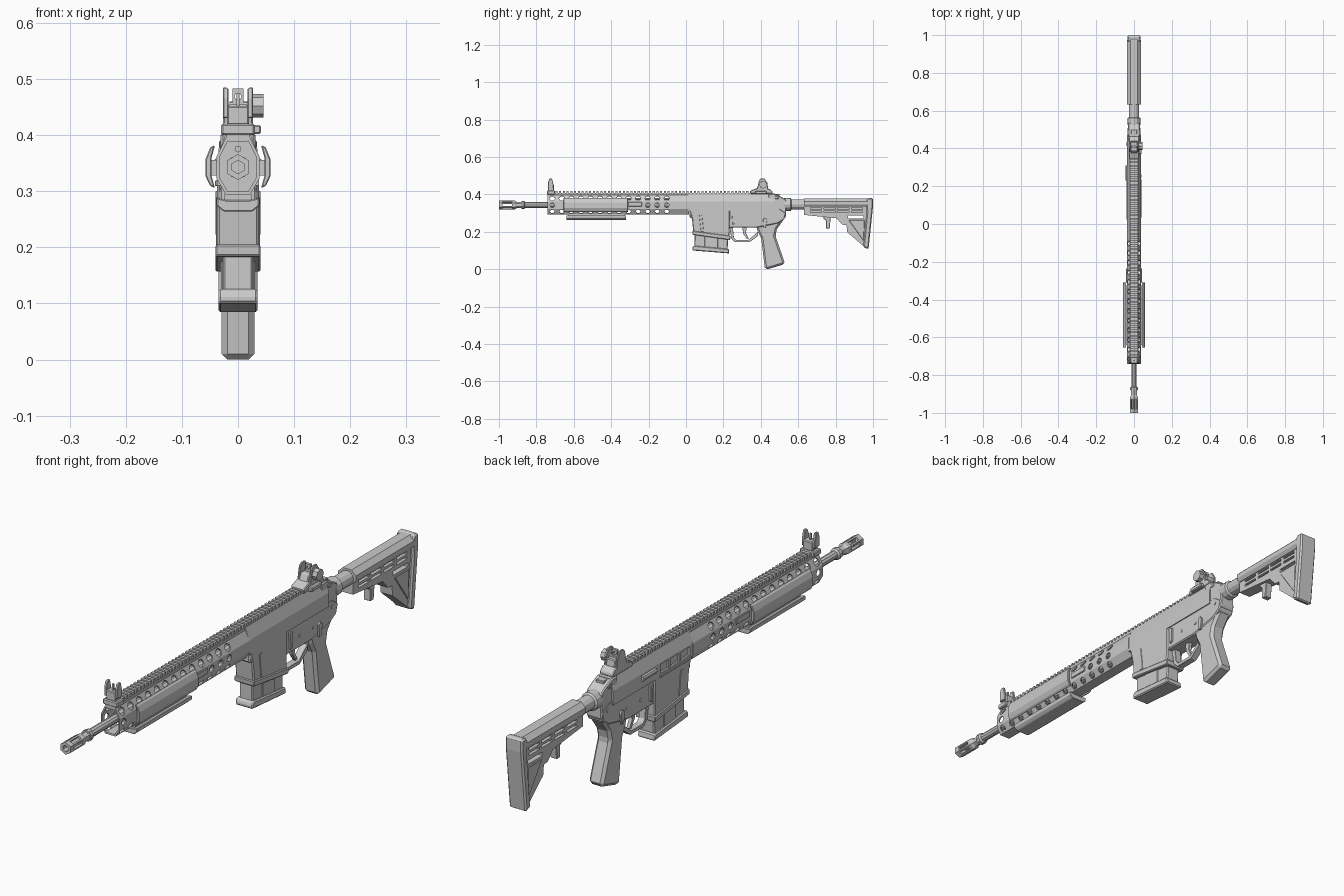
import bpy, bmesh, math
from mathutils import Matrix, Vector


def finish(name, bm, bevel=0):
    bmesh.ops.recalc_face_normals(bm, faces=bm.faces)
    me = bpy.data.meshes.new(name)
    bm.to_mesh(me)
    bm.free()
    ob = bpy.data.objects.new(name, me)
    bpy.context.collection.objects.link(ob)
    if bevel:
        m = ob.modifiers.new("bevel", 'BEVEL')
        m.width, m.segments, m.limit_method = bevel, 1, 'ANGLE'
    return ob


def extrude(bm, pts, vec):
    face = bm.faces.new([bm.verts.new(p) for p in pts])
    res = bmesh.ops.extrude_face_region(bm, geom=[face])
    bmesh.ops.translate(bm, vec=vec, verts=[v for v in res["geom"] if isinstance(v, bmesh.types.BMVert)])


def side(name, pts, half, bevel=0.004, x=0):
    """Side profile (y, z), extruded across x."""
    bm = bmesh.new()
    extrude(bm, [(x - half, y, z) for y, z in pts], Vector((2 * half, 0, 0)))
    return finish(name, bm, bevel)


def section(name, pts, y0, y1, bevel=0, sides=(1,)):
    """Cross-section (x, z), extruded along y, optionally mirrored."""
    bm = bmesh.new()
    for s in sides:
        extrude(bm, [(s * x, y0, z) for x, z in pts], Vector((0, y1 - y0, 0)))
    return finish(name, bm, bevel)


def mirrored(half):
    return half + [(-x, z) for x, z in reversed(half)]


def boxes(name, items, bevel=0):
    """Boxes given as (x0, x1, y0, y1, z0, z1)."""
    bm = bmesh.new()
    for x0, x1, y0, y1, z0, z1 in items:
        m = Matrix.Translation(((x0 + x1) / 2, (y0 + y1) / 2, (z0 + z1) / 2)) @ Matrix.Diagonal((x1 - x0, y1 - y0, z1 - z0, 1))
        bmesh.ops.create_cube(bm, size=1, matrix=m)
    return finish(name, bm, bevel)


def rods(name, items, n=12):
    """Cylinders given as (centre, direction, radius, length)."""
    bm = bmesh.new()
    for c, d, r, length in items:
        m = Matrix.Translation(c) @ Vector(d).to_track_quat('Z', 'Y').to_matrix().to_4x4()
        bmesh.ops.create_cone(bm, cap_ends=True, segments=n, radius1=r, radius2=r, depth=length, matrix=m)
    return finish(name, bm)


def lathe(name, prof, n=8, z=0.343):
    """Profile (y, radius) spun about the bore axis."""
    bm = bmesh.new()
    rings = [[bm.verts.new((r * math.sin(2 * math.pi * i / n), y, z + r * math.cos(2 * math.pi * i / n)))
              for i in range(n)] for y, r in prof]
    for a, b in zip(rings, rings[1:]):
        for i in range(n):
            j = (i + 1) % n
            bm.faces.new((a[i], a[j], b[j], b[i]))
    bm.faces.new(rings[0])
    bm.faces.new(rings[-1])
    return finish(name, bm)


def cut(ob, cutter):
    m = ob.modifiers.new("cut", 'BOOLEAN')
    m.operation, m.solver, m.object = 'DIFFERENCE', 'EXACT', cutter
    bpy.context.view_layer.objects.active = ob
    bpy.ops.object.modifier_apply(modifier=m.name)
    bpy.data.objects.remove(cutter)


# barrel and muzzle
muzzle = lathe("muzzle", [(-0.925, .012), (-1, .012), (-1, .023), (-0.915, .023), (-0.905, .017), (-0.88, .017)], 6)
for k in range(3):
    slot = boxes("slot_cutter", [(-.05, .05, -.98, -.93, -.006, .006)])
    slot.data.transform(Matrix.Translation((0, 0, .343)) @ Matrix.Rotation(k * math.pi / 3, 4, 'Y'))
    cut(muzzle, slot)
lathe("barrel", [(-0.89, .015), (-0.88, .015), (-0.88, .021), (-0.865, .021), (-0.86, .015), (-0.7, .015),
                 (-0.7, .019), (0.02, .019)], 10)
rods("gas_tube", [((0, -.3, .375), (0, 1, 0), .006, .62)], 8)

# perforated octagonal handguard
octa = mirrored([(.021, .396), (.038, .362), (.038, .322), (.021, .293)])
guard = section("handguard", octa, -0.74, 0.015)
cut(guard, section("core_cutter", [(x * .87, .344 + (z - .344) * .87) for x, z in octa], -0.76, -0.03))
holes = []
for i in range(13):
    y = -0.715 + i * 0.051
    for s in (-1, 1):
        holes += [((s * .0295, y, .379), (s * .034, 0, .017), .0145, .024),
                  ((s * .0295, y, .3075), (s * .029, 0, -.017), .0125, .024)]
        if i in (0, 10, 11, 12):
            holes.append(((s * .038, y, .342), (1, 0, 0), .0125, .02))
cut(guard, rods("hole_cutter", holes, 10))
boxes("guard_side_rails", [(s * .038 - .004, s * .038 + .004, -.31, -.235, .336, .358) for s in (-1, 1)], .002)

# grip panels on the handguard
section("side_panels", [(.041, .382), (.049, .379), (.058, .357), (.058, .327), (.050, .310), (.041, .305),
                        (.047, .327), (.047, .36)], -0.655, -0.31, 0.002, (-1, 1))
boxes("panel_clips", [(s * .042 - .007, s * .042 + .007, -.64, -.325, .328, .356) for s in (-1, 1)])
section("bottom_panel", mirrored([(.02, .284), (.038, .288), (.038, .274), (.026, .264)]), -0.64, -0.32, .002)
boxes("bottom_panel_clip", [(-.024, .024, -.63, -.33, .274, .296)])

# toothed top rail
section("top_rail", mirrored([(.021, .406), (.021, .398), (.016, .388)]), -0.74, 0.46)
boxes("rail_teeth", [(-.02, .02, -.738 + i * .02, -.727 + i * .02, .404, .417) for i in range(60)])

# upper receiver with port
upper = section("upper_receiver", mirrored([(.021, .404), (.037, .362), (.037, .31)]), 0.012, 0.475)
cut(upper, boxes("port_cutter", [(-.06, -.029, .03, .2, .322, .356)]))
boxes("port_ribs", [(-.036, -.025, y, y + .012, .322, .356) for y in (.08, .14)])
boxes("port_cover", [(-.041, -.034, .025, .205, .309, .320)], .002)
side("receiver_rear", [(.44, .404), (.47, .404), (.5, .392), (.535, .372), (.535, .28), (.51, .262), (.44, .262)], .031)
boxes("charging_handle", [(-.034, .034, .475, .495, .376, .39), (-.016, .016, .45, .5, .38, .402)], .002)
rods("rear_deflector", [((-.035, .27, .345), (0, 1, 0), .011, .08)], 8)

# lower receiver and magazine well
side("lower_receiver", [(.02, .325), (.5, .325), (.535, .3), (.525, .265), (.49, .245), (.38, .222), (.22, .222),
                        (.02, .275)], .033)
side("magazine_well", [(.018, .318), (.235, .318), (.232, .165), (.04, .19), (.032, .27)], .037)
side("well_lip", [(.034, .205), (.238, .178), (.236, .156), (.036, .184)], .0405, .003)
side("well_side_ribs", [(.07, .29), (.085, .29), (.095, .2), (.08, .2)], .039, .001)
side("magazine", [(.046, .2), (.226, .18), (.222, .1), (.045, .112)], .027)
side("magazine_ribs", [(.1, .19), (.17, .182), (.17, .108), (.1, .112)], .03, .002)
side("magazine_base", [(.042, .126), (.228, .108), (.232, .084), (.034, .1), (.034, .115)], .035, .004)

# controls
rods("pins", [((0, y, z), (1, 0, 0), r, .07) for y, z, r in
              ((.05, .3, .008), (.31, .265, .006), (.39, .265, .006), (.5, .3, .008))], 8)
for s in (-1, 1):
    side("selector_lever", [(.412, .268), (.425, .275), (.434, .262), (.426, .222), (.415, .222)], .004, .001, s * .036)
    side("catch_lever", [(.245, .3), (.262, .3), (.262, .245), (.25, .238)], .004, .001, s * .036)
side("trigger", [(.3, .23), (.326, .23), (.32, .195), (.336, .163), (.326, .16), (.306, .19)], .007, .001)
side("trigger_guard", [(.232, .225), (.242, .165), (.262, .144), (.34, .144), (.385, .178), (.385, .2),
                       (.335, .157), (.268, .157), (.256, .17), (.25, .225)], .013, .001)

# pistol grip
side("pistol_grip", [(.372, .24), (.384, .2), (.402, .165), (.422, .0), (.437, .0), (.526, .026), (.526, .04),
                     (.478, .178), (.486, .215), (.525, .268), (.45, .27)], .029, .01)

# buffer tube and stock
lathe("buffer_tube", [(.525, .034), (.56, .034), (.565, .027), (.66, .027)], 12, .346)
section("stock_top", mirrored([(.018, .379), (.036, .362), (.036, .345), (.027, .332)]), .632, .975)
stock = side("stock_body", [(.632, .345), (.975, .345), (.968, .118), (.945, .126), (.862, .198), (.858, .236),
                            (.835, .238), (.805, .272), (.632, .29)], .024, 0)
slots = [(-.05, .05, y, y + .06, z, z + .009) for z in (.302, .32) for y in (.665, .738, .811, .884)]
slots.append((-.05, .05, .865, .95, .272, .286))
cut(stock, boxes("stock_slot_cutter", slots))
boxes("stock_core", [(-.008, .008, .65, .955, .298, .34)])
side("stock_brace", [(.87, .262), (.955, .262), (.95, .15)], .027, .002)
side("stock_lever", [(.735, .29), (.775, .29), (.768, .218), (.748, .218), (.748, .262), (.735, .27)], .014, .002)
side("butt_pad", [(.965, .37), (.975, .381), (.997, .381), (1, .375), (1, .335), (.976, .107), (.948, .118),
                  (.966, .3)], .035, .006)

# front sight
boxes("front_sight_base", [(-.03, .03, -.742, -.7, .4, .42), (-.02, .02, -.738, -.705, .418, .452)], .003)
for s in (-1, 1):
    side("front_sight_ear", [(-.738, .43), (-.738, .465), (-.73, .484), (-.716, .484), (-.708, .45), (-.708, .43)],
         .005, .002, s * .022)
boxes("front_sight_post", [(-.003, .003, -.726, -.72, .45, .475)])

# rear sight
side("rear_sight_base", [(.345, .403), (.345, .42), (.375, .432), (.445, .43), (.462, .416), (.462, .403)], .027, .003)
boxes("rear_sight_clamp", [(.025, .041, .37, .43, .402, .418)], .003)
side("rear_sight_tower", [(.375, .428), (.388, .455), (.435, .455), (.44, .428)], .018, .003)
for s in (-1, 1):
    side("rear_sight_ear", [(.38, .425), (.39, .475), (.4, .485), (.42, .485), (.436, .46), (.438, .425)],
         .004, .002, s * .023)
aperture = side("rear_aperture", [(.405, .45), (.405, .483), (.415, .483), (.415, .45)], .01, 0)
cut(aperture, rods("aperture_cutter", [((0, .41, .469), (0, 1, 0), .006, .05)], 8))
rods("rear_sight_knob", [((.036, .412, .452), (1, 0, 0), .021, .018)], 8)
rods("rear_sight_axle", [((.01, .412, .452), (1, 0, 0), .008, .05)], 8)
